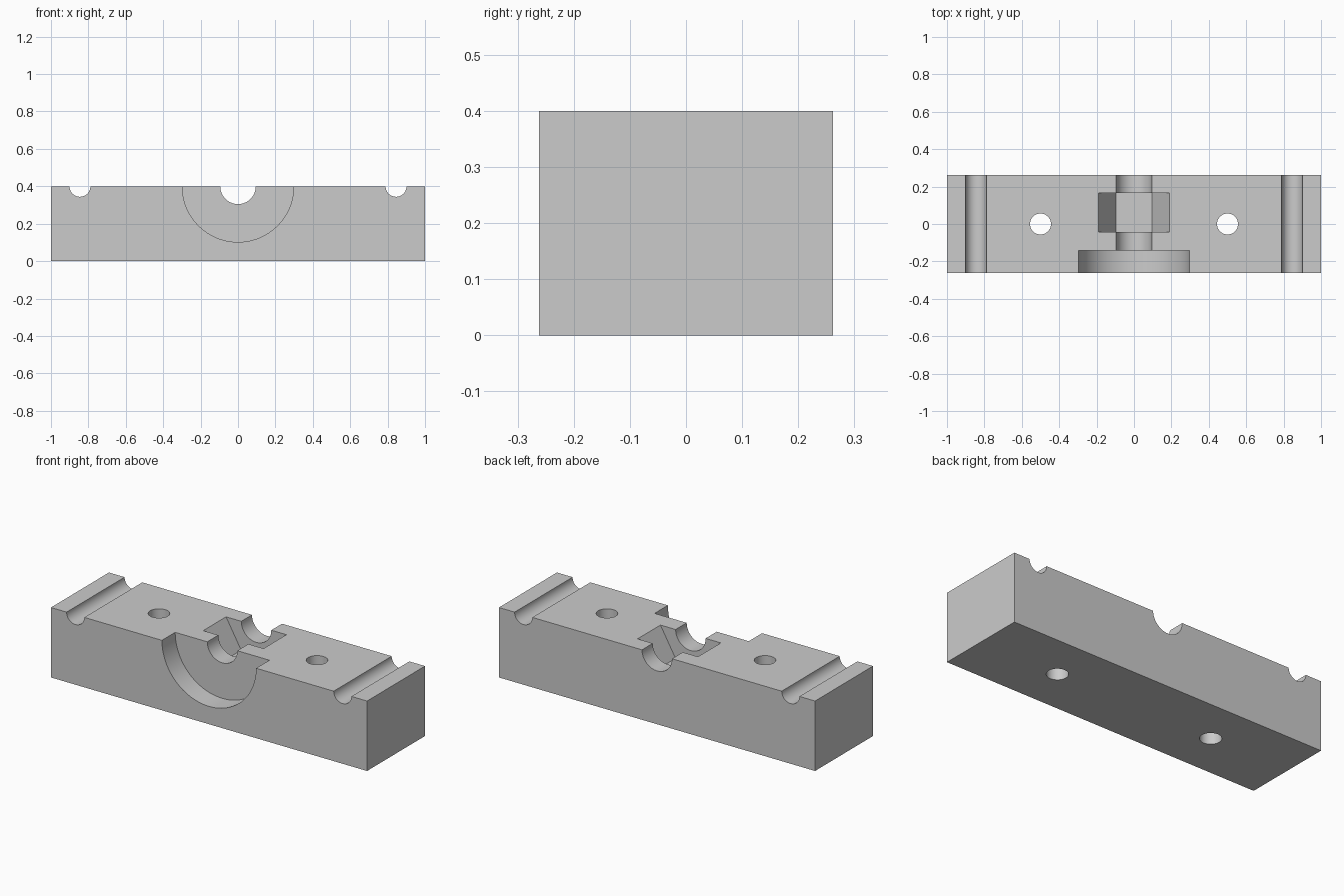
import bpy, bmesh, math
from mathutils import Vector

if "Cube" in bpy.data.objects:
    bpy.data.objects.remove(bpy.data.objects["Cube"])

TOP, HALF_Y = 0.4, 0.262
grey = bpy.data.materials.new("plain grey")
grey.diffuse_color = (0.6, 0.6, 0.6, 1)
grey.use_nodes = True
grey.node_tree.nodes["Principled BSDF"].inputs["Base Color"].default_value = grey.diffuse_color


def prism(name, points, direction):
    """Closed solid: a flat outline swept along a direction."""
    bm = bmesh.new()
    face = bm.faces.new([bm.verts.new(p) for p in points])
    swept = bmesh.ops.extrude_face_region(bm, geom=[face], use_keep_orig=True)["geom"]
    verts = [v for v in swept if isinstance(v, bmesh.types.BMVert)]
    bmesh.ops.translate(bm, verts=verts, vec=Vector(direction))
    bmesh.ops.recalc_face_normals(bm, faces=bm.faces[:])
    mesh = bpy.data.meshes.new(name)
    bm.to_mesh(mesh)
    bm.free()
    mesh.materials.append(grey)
    obj = bpy.data.objects.new(name, mesh)
    bpy.context.collection.objects.link(obj)
    return obj


def ring(radius, sides):
    angles = [2 * math.pi * i / sides for i in range(sides)]
    return [(radius * math.cos(a), radius * math.sin(a)) for a in angles]


def channel(name, x, radius, y0, y1, sides=64):
    """Cutter lying along y, centred on the top surface."""
    pts = [(x + u, y0, TOP + v) for u, v in ring(radius, sides)]
    return prism(name, pts, (0, y1 - y0, 0))


# Block
block = prism("clamp_block", [(-1, -HALF_Y, 0), (1, -HALF_Y, 0),
                              (1, HALF_Y, 0), (-1, HALF_Y, 0)], (0, 0, TOP))

# Shaft groove, front flange recess and hexagonal nut pocket
cutters = [
    channel("shaft_groove_cutter", 0, 0.095, -0.4, 0.4),
    channel("flange_recess_cutter", 0, 0.298, -0.4, -0.142, 96),
    channel("nut_pocket_cutter", 0, 0.191, -0.042, 0.165, 6),
]
# Paired side grooves and vertical bolt holes
for side, label in ((-1, "left"), (1, "right")):
    cutters.append(channel(label + "_groove_cutter", side * 0.845, 0.056, -0.4, 0.4))
    hole = [(side * 0.5 + u, v, -0.2) for u, v in ring(0.056, 64)]
    cutters.append(prism(label + "_bolt_hole_cutter", hole, (0, 0, 0.9)))

for cutter in cutters:
    cutter.hide_render = True
    cutter.hide_set(True)
    mod = block.modifiers.new(cutter.name, "BOOLEAN")
    mod.operation, mod.solver, mod.object = "DIFFERENCE", "EXACT", cutter

# Apply the cuts, then smooth the round walls while keeping edges sharp
bpy.context.view_layer.objects.active = block
block.select_set(True)
for mod in block.modifiers[:]:
    bpy.ops.object.modifier_apply(modifier=mod.name)
bpy.ops.object.shade_smooth_by_angle(angle=math.radians(30))
